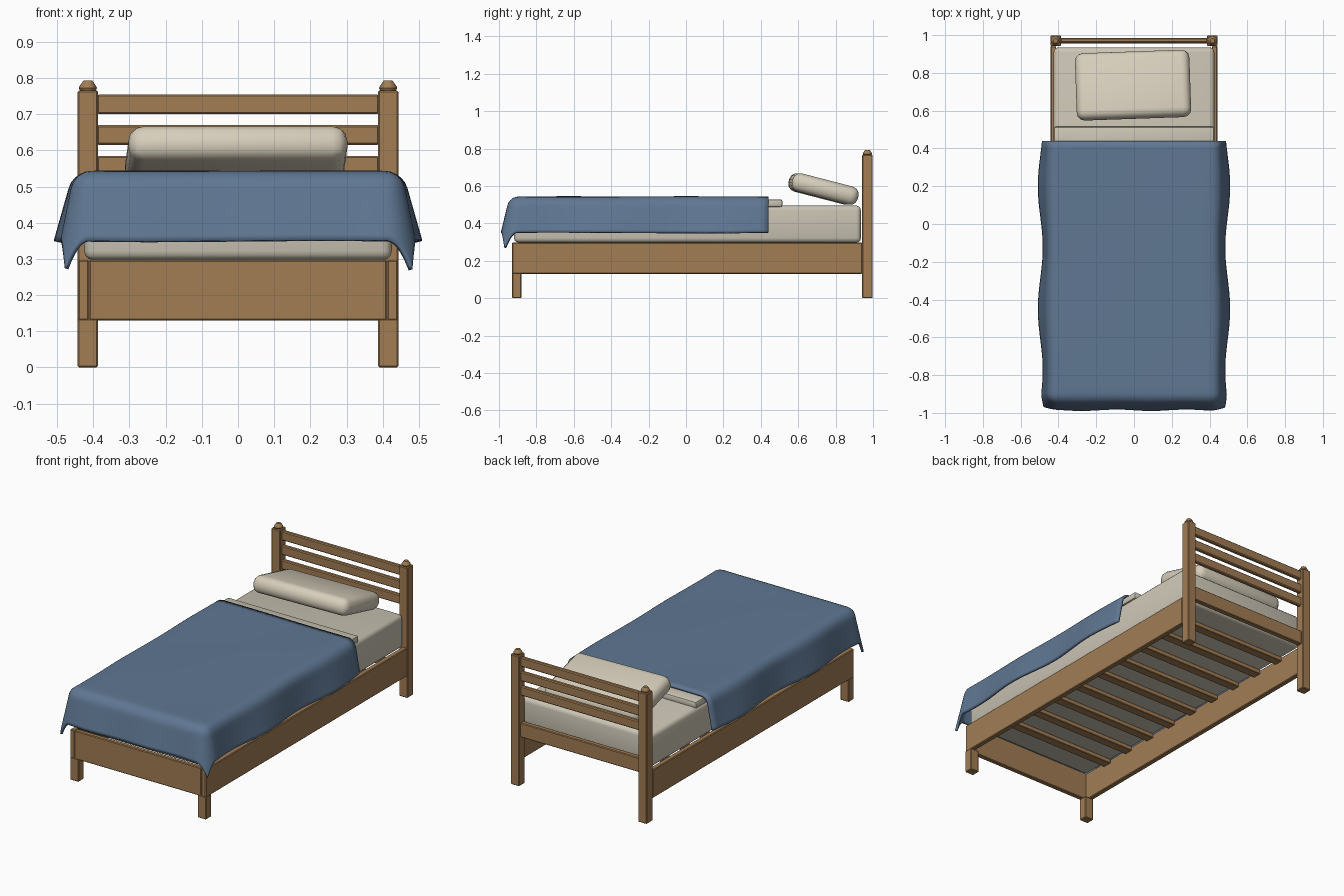
import bpy, bmesh, math
from mathutils import Vector

cube = bpy.data.objects.get("Cube")
if cube:
    bpy.data.objects.remove(cube, do_unlink=True)


def material(name, rgb):
    m = bpy.data.materials.new(name)
    m.use_nodes = True
    m.diffuse_color = (*rgb, 1)
    m.node_tree.nodes["Principled BSDF"].inputs["Base Color"].default_value = (*rgb, 1)
    return m


wood = material("warm wood", (0.36, 0.205, 0.088))
linen = material("pale linen", (0.60, 0.56, 0.46))
cream = material("cream pillow", (0.68, 0.62, 0.50))
blue = material("dusty blue", (0.115, 0.185, 0.29))


def finish(bm, name, mat, smooth=None):
    mesh = bpy.data.meshes.new(name)
    bmesh.ops.recalc_face_normals(bm, faces=bm.faces)
    bm.to_mesh(mesh)
    bm.free()
    mesh.materials.append(mat)
    ob = bpy.data.objects.new(name, mesh)
    bpy.context.collection.objects.link(ob)
    if smooth:
        bpy.ops.object.select_all(action="DESELECT")
        ob.select_set(True)
        bpy.context.view_layer.objects.active = ob
        bpy.ops.object.shade_smooth_by_angle(angle=math.radians(smooth))
    return ob


def box(name, mat, x, y, z, bevel=0.004, segments=1, smooth=None):
    """Bevelled box from (min, max) ranges."""
    bm = bmesh.new()
    bmesh.ops.create_cube(bm, size=1)
    for v in bm.verts:
        for i, (lo, hi) in enumerate((x, y, z)):
            v.co[i] = lo if v.co[i] < 0 else hi
    bmesh.ops.bevel(bm, geom=bm.edges[:], offset=bevel, segments=segments,
                    profile=0.5, affect="EDGES")
    return finish(bm, name, mat, smooth)


# Posts, legs, rails and post caps on both sides
for side, s in (("left", 1), ("right", -1)):
    post_x = sorted((s * 0.387, s * 0.443))
    box(f"{side}_head_post", wood, post_x, (0.942, 0.998), (0, 0.766))
    box(f"{side}_foot_leg", wood, post_x, (-0.93, -0.88), (0, 0.135))
    box(f"{side}_side_rail", wood, sorted((s * 0.412, s * 0.442)), (-0.93, 0.942), (0.13, 0.297))
    bm = bmesh.new()
    rings = []
    for r, z in ((0.02, 0.762), (0.025, 0.772), (0.024, 0.776), (0.012, 0.793)):
        rings.append([bm.verts.new((s * 0.415 + r * math.cos(k * math.pi / 6),
                                    0.97 + r * math.sin(k * math.pi / 6), z)) for k in range(12)])
    for a, b in zip(rings, rings[1:]):
        for k in range(12):
            bm.faces.new((a[k], a[k - 1], b[k - 1], b[k]))
    bm.faces.new(rings[0])
    bm.faces.new(rings[-1])
    finish(bm, f"{side}_post_cap", wood, 30)

# Headboard slats, head rail, footboard and base slats
for i, z in enumerate((0.70, 0.615, 0.53)):
    box(f"headboard_slat_{i + 1}", wood, (-0.39, 0.39), (0.96, 0.984), (z, z + 0.055), 0.005)
box("head_rail", wood, (-0.39, 0.39), (0.955, 0.985), (0.285, 0.37))
box("footboard", wood, (-0.412, 0.412), (-0.93, -0.902), (0.13, 0.297))
for i in range(9):
    y = -0.72 + i * 0.185
    box(f"base_slat_{i + 1}", wood, (-0.412, 0.412), (y - 0.027, y + 0.027), (0.27, 0.297), 0.003)

# Mattress, folded sheet and pillow
box("mattress", linen, (-0.425, 0.425), (-0.92, 0.935), (0.297, 0.495), 0.025, 3, 35)
box("folded_sheet", linen, (-0.425, 0.425), (0.38, 0.515), (0.488, 0.528), 0.01, 2, 35)
pillow = box("pillow", cream, (-0.303, 0.303), (-0.182, 0.182), (-0.05, 0.05), 0.042, 3, 40)
pillow.location = (-0.005, 0.735, 0.583)
pillow.rotation_euler = (math.radians(-14.5), 0, math.radians(2))

# Blanket: a sheet of cloth bent over the mattress edges
HALF, FRONT, BACK, HANG, BEND, LEAN = 0.405, -0.895, 0.44, 0.23, 0.06, 1.35


def drape(s, t):
    over = Vector((math.copysign(max(abs(s) - HALF, 0), s), min(t - FRONT, 0)))
    d = over.length
    x, y = max(-HALF, min(HALF, s)), max(t, FRONT)
    z = 0.543 + 0.002 * math.sin(7 * s) * math.cos(5 * t)
    if d > 0:
        corner = abs(over.x * over.y) / (HANG * HANG)
        over.normalize()
        angle = min(d / BEND, LEAN)
        rest = max(d - BEND * LEAN, 0)
        out = BEND * math.sin(angle) + rest * math.cos(LEAN)
        z -= BEND * (1 - math.cos(angle)) + rest * math.sin(LEAN) - 0.015 * corner
        ripple = d / HANG
        out += ripple * (0.013 * abs(over.x) * math.cos(math.tau * (y - 0.2) / 0.65)
                         + 0.004 * abs(over.y) * math.sin(17 * x))
        x += over.x * out
        y += over.y * out
    return x, y, z


def spread(lo, hi, n):
    return [lo + (hi - lo) * i / n for i in range(n)]


across = spread(-HALF - HANG, -HALF, 14) + spread(-HALF, HALF, 16) + spread(HALF, HALF + HANG, 14) + [HALF + HANG]
along = spread(FRONT - HANG, FRONT, 14) + spread(FRONT, BACK, 36) + [BACK]
bm = bmesh.new()
grid = [[bm.verts.new(drape(s, t)) for s in across] for t in along]
for a, b in zip(grid, grid[1:]):
    for i in range(len(across) - 1):
        bm.faces.new((a[i], a[i + 1], b[i + 1], b[i]))
blanket = finish(bm, "blanket", blue, 50)
# Keep the outer side facing up so the thickness grows inward
if sum(p.normal.z for p in blanket.data.polygons) < 0:
    blanket.data.flip_normals()
solid = blanket.modifiers.new("thickness", "SOLIDIFY")
solid.thickness = 0.014
solid.offset = -1
